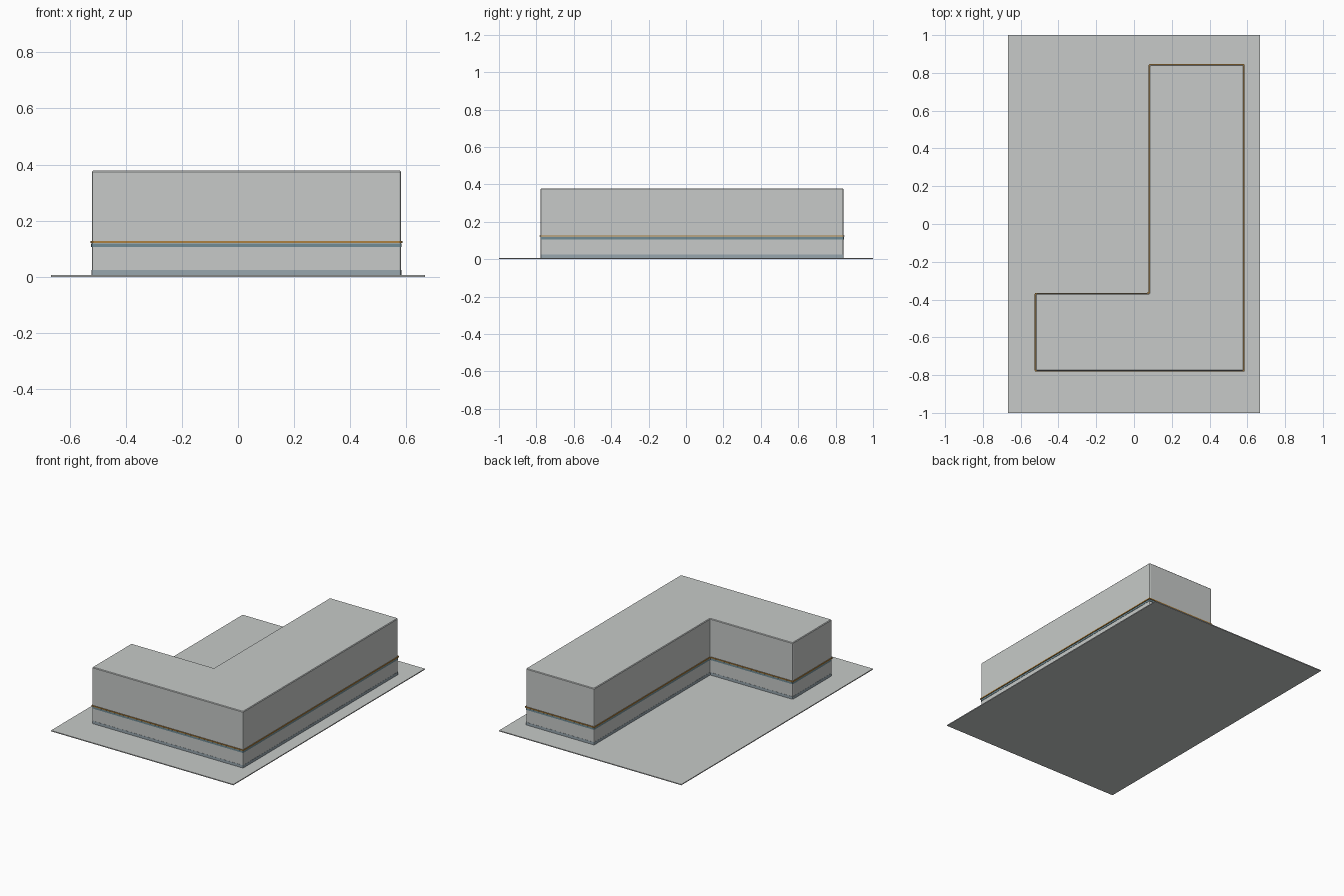
import bpy
import bmesh

cube = bpy.data.objects.get("Cube")
if cube:
    bpy.data.objects.remove(cube, do_unlink=True)


def material(name, r, g, b):
    m = bpy.data.materials.new(name)
    m.use_nodes = True
    m.diffuse_color = (r, g, b, 1)
    m.node_tree.nodes["Principled BSDF"].inputs["Base Color"].default_value = (r, g, b, 1)
    return m


wall = material("pale grey", 0.57, 0.59, 0.58)
teal = material("slate teal", 0.16, 0.26, 0.30)
orange = material("ochre", 0.42, 0.22, 0.05)
blue = material("blue grey", 0.31, 0.38, 0.42)


def footprint(grow):
    """L-shaped outline, pushed outward by grow."""
    left, right, inner_x = -0.521 - grow, 0.581 + grow, 0.082 - grow
    front, back, inner_y = -0.777 - grow, 0.842 + grow, -0.369 + grow
    return [(left, front), (right, front), (right, back),
            (inner_x, back), (inner_x, inner_y), (left, inner_y)]


def prism(name, outline, z0, z1, mat, corner=0.0, rim=0.0):
    """Extrude an outline, then bevel its upright corners and top rim."""
    bm = bmesh.new()
    face = bm.faces.new([bm.verts.new((x, y, z0)) for x, y in outline])
    ext = bmesh.ops.extrude_face_region(bm, geom=[face])
    for v in ext["geom"]:
        if isinstance(v, bmesh.types.BMVert):
            v.co.z = z1
    bmesh.ops.recalc_face_normals(bm, faces=bm.faces)
    if corner:
        upright = [e for e in bm.edges if abs(e.verts[0].co.z - e.verts[1].co.z) > 1e-5]
        bmesh.ops.bevel(bm, geom=upright, offset=corner, segments=2,
                        profile=0.5, affect='EDGES')
    if rim:
        top = [e for e in bm.edges if all(v.co.z > z1 - 1e-5 for v in e.verts)]
        bmesh.ops.bevel(bm, geom=top, offset=rim, segments=1, affect='EDGES')
    bmesh.ops.recalc_face_normals(bm, faces=bm.faces)
    mesh = bpy.data.meshes.new(name)
    bm.to_mesh(mesh)
    bm.free()
    mesh.materials.append(mat)
    obj = bpy.data.objects.new(name, mesh)
    bpy.context.collection.objects.link(obj)
    return obj


# Ground slab
prism("ground_slab", [(-0.666, -1), (0.666, -1), (0.666, 1), (-0.666, 1)], 0, 0.006, wall)

# L-shaped building mass
prism("building_body", footprint(0), 0.003, 0.378, wall, corner=0.007, rim=0.004)

# Horizontal bands wrapped around the walls
prism("plinth_band", footprint(0.001), 0.004, 0.024, blue, corner=0.007)
prism("lower_belt", footprint(0.002), 0.106, 0.118, teal, corner=0.007)
prism("ledge_belt", footprint(0.005), 0.120, 0.127, orange, corner=0.007)
